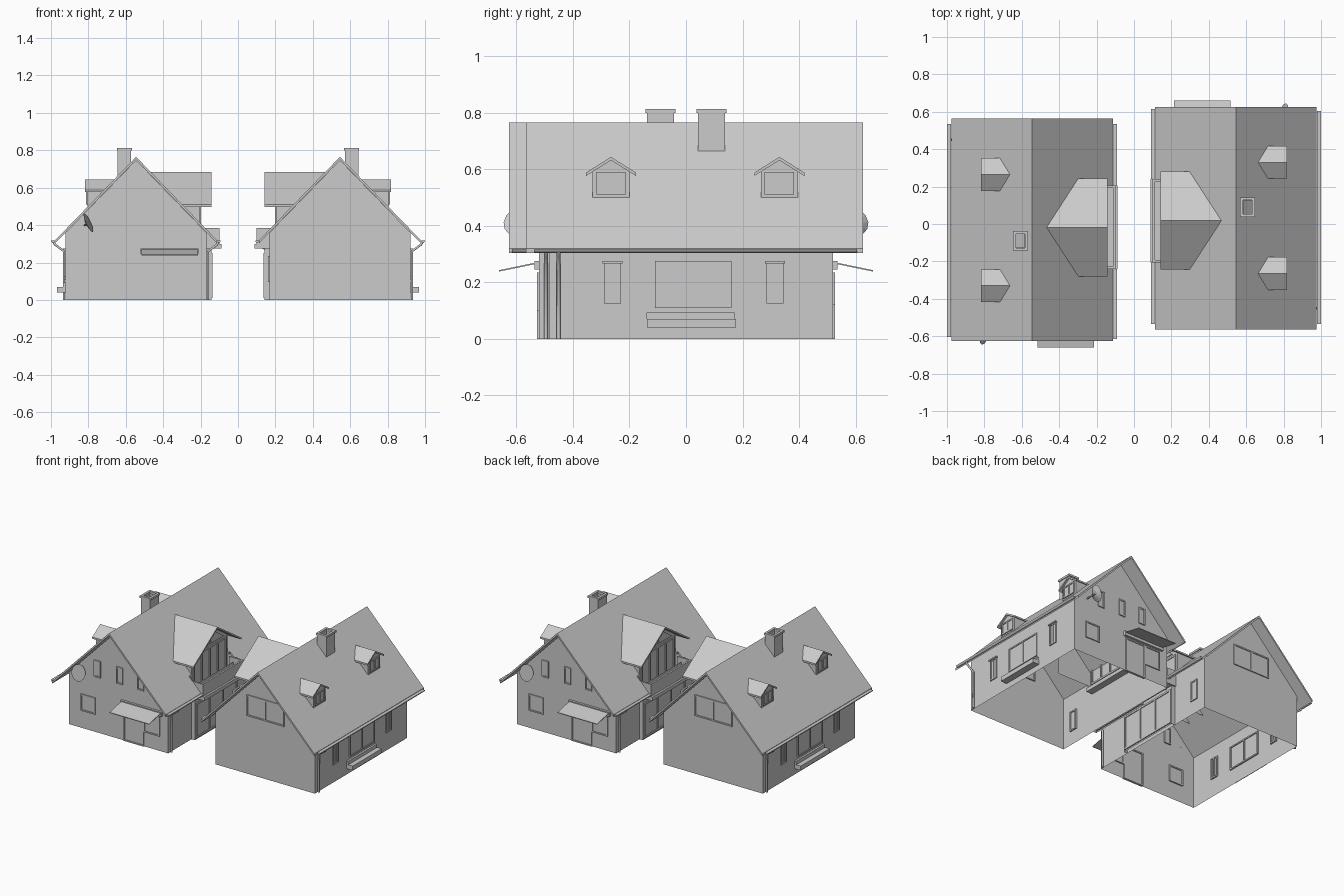
import bpy, bmesh, math
from mathutils import Vector

cube = bpy.data.objects.get("Cube")
if cube:
    bpy.data.objects.remove(cube)

grey = bpy.data.materials.new("plain_grey")
grey.use_nodes = True
colour = (0.6, 0.6, 0.6, 1)
grey.diffuse_color = colour
grey.node_tree.nodes["Principled BSDF"].inputs["Base Color"].default_value = colour

parts = []


def finish(name, bm):
    bmesh.ops.recalc_face_normals(bm, faces=bm.faces)
    me = bpy.data.meshes.new(name)
    bm.to_mesh(me)
    bm.free()
    me.materials.append(grey)
    ob = bpy.data.objects.new(name, me)
    bpy.context.collection.objects.link(ob)
    parts.append(ob)
    return ob


def extrude(name, pts, offset, drop=None):
    """Solid from a polygon pushed along offset; drop(normal) removes faces."""
    bm = bmesh.new()
    face = bm.faces.new([bm.verts.new(p) for p in pts])
    new = bmesh.ops.extrude_face_region(bm, geom=[face], use_keep_orig=True)["geom"]
    bmesh.ops.translate(bm, vec=offset, verts=[g for g in new if isinstance(g, bmesh.types.BMVert)])
    bmesh.ops.recalc_face_normals(bm, faces=bm.faces)
    if drop:
        bad = [f for f in bm.faces if drop(f.normal)]
        bmesh.ops.delete(bm, geom=bad, context="FACES")
    return finish(name, bm)


def slab(name, pts, t=0.016):
    return extrude(name, pts, Vector((0, 0, -t)))


def box(name, x0, x1, y0, y1, z0, z1):
    return extrude(name, [(x0, y0, z0), (x1, y0, z0), (x1, y1, z0), (x0, y1, z0)], Vector((0, 0, z1 - z0)))


def window(name, axis, pos, side, u0, u1, z0, z1, panes=1, bar=0.009):
    """Glass plate with frame and mullions on a wall facing along axis."""
    def piece(n, a0, a1, b0, b1, depth, out):
        p, q = pos - side * depth, pos + side * out
        if axis == "x":
            box(n, p, q, a0, a1, b0, b1)
        else:
            box(n, a0, a1, p, q, b0, b1)
    piece(name + "_glass", u0, u1, z0, z1, 0.003, 0.002)
    for z in (z0, z1 - bar):
        piece(name + "_rail", u0, u1, z, z + bar, 0.009, 0.007)
    for i in range(panes + 1):
        u = u0 + (u1 - u0 - bar) * i / panes
        piece(name + "_stile", u, u + bar, z0 + bar, z1 - bar, 0.009, 0.007)


def tube(name, pts, r):
    cu = bpy.data.curves.new(name, "CURVE")
    cu.dimensions = "3D"
    cu.bevel_depth = r
    cu.bevel_resolution = 1
    cu.use_fill_caps = True
    sp = cu.splines.new("POLY")
    sp.points.add(len(pts) - 1)
    for p, co in zip(sp.points, pts):
        p.co = (*co, 1)
    cu.materials.append(grey)
    ob = bpy.data.objects.new(name, cu)
    bpy.context.collection.objects.link(ob)
    parts.append(ob)


# Main dimensions of one house
RX, RZ, EZ = -0.545, 0.765, 0.32
XL, XR = -0.977, -0.113
WL, WR, WF, WB = -0.922, -0.168, -0.52, 0.482
Y0, Y1 = -0.625, 0.565
PITCH = (RZ - EZ) / (XR - RX)
NOTCH = -0.205
BAY = -0.143
BY0, BY1 = -0.24, 0.205


def roof_z(x):
    return RZ - PITCH * abs(x - RX)


# Walls: open shell under the roof
outline = [(WL, 0), (WR, 0), (WR, roof_z(WR) - 0.018), (RX, RZ - 0.018), (WL, roof_z(WL) - 0.018)]
extrude("walls", [(x, WF, z) for x, z in outline], Vector((0, WB - WF, 0)), lambda n: abs(n.z) > 0.3)

# Main roof, with a notch for the balcony on the inner slope
slab("outer_roof", [(RX, Y0, RZ), (RX, Y1, RZ), (XL, Y1, EZ), (XL, Y0, EZ)])
nz = roof_z(NOTCH)
slab("inner_roof", [(RX, Y0, RZ), (XR, Y0, EZ), (XR, BY0, EZ), (NOTCH, BY0, nz),
                    (NOTCH, BY1, nz), (XR, BY1, EZ), (XR, Y1, EZ), (RX, Y1, RZ)])


# Half-round gutters
def gutter(cx, y0, y1):
    arc = [math.pi + math.pi * i / 6 for i in range(7)]
    pts = [(cx + 0.011 * math.cos(a), y0, EZ - 0.002 + 0.012 * math.sin(a)) for a in arc]
    extrude("gutter", pts, Vector((0, y1 - y0, 0)))


gutter(XL - 0.012, -0.605, 0.535)
gutter(XR + 0.01, -0.615, BY0)
gutter(XR + 0.01, BY1, 0.535)

# Downpipes
tube("outer_downpipe", [(XL - 0.01, 0.45, 0.31), (XL, 0.45, 0.295), (WL - 0.008, 0.45, 0.26), (WL - 0.008, 0.45, 0)], 0.007)
tube("inner_downpipe", [(XR + 0.008, -0.495, 0.31), (XR, -0.495, 0.295), (WR + 0.008, -0.495, 0.26), (WR + 0.008, -0.495, 0)], 0.007)


# Gabled dormers: d is the outward direction along x
def dormer(name, d, cy, front, wall, apex, eave, half, body, base):
    def back(z):
        return RX + d * (RZ - z) / PITCH
    for s in (-1, 1):
        slab(name + "_roof", [(back(apex), cy, apex), (front, cy, apex),
                              (front, cy + s * half, eave), (back(eave), cy + s * half, eave)], 0.012)
    shoulder = apex - (apex - eave) * body / half - 0.008
    pts = [(-body, base), (body, base), (body, shoulder), (0, apex - 0.008), (-body, shoulder)]
    extrude(name + "_walls", [(wall, cy + y, z) for y, z in pts], Vector((back(apex) - wall, 0, 0)),
            lambda n: n.z < -0.5 or n.x * d < -0.5)
    return shoulder


for cy in (0.265, -0.33):
    top = dormer("small_dormer", -1, cy, -0.817, -0.805, 0.643, 0.588, 0.088, 0.065, 0.5)
    window("small_dormer_window", "x", -0.805, -1, cy - 0.052, cy + 0.052, 0.51, top - 0.004, 2)

CY = -0.018
top = dormer("large_dormer", 1, CY, -0.143, NOTCH, 0.685, 0.51, 0.262, 0.195, 0.3)
window("balcony_doors", "x", NOTCH, 1, CY - 0.18, CY + 0.18, 0.305, top - 0.01, 4, 0.012)
for s in (-1, 1):
    y0, y1 = CY + s * 0.01, CY + s * 0.15
    extrude("gable_glass", [(NOTCH, y0, top + 0.005), (NOTCH, y1, top + 0.005), (NOTCH, y0, 0.65)],
            Vector((0.006, 0, 0)))

# Balcony
box("balcony_floor", NOTCH - 0.01, -0.087, BY0, BY1, 0.275, 0.3)
box("balcony_parapet", -0.112, -0.1, BY0, BY1, 0.3, 0.385)
for y in (BY0, BY1 - 0.012):
    box("balcony_side", NOTCH, -0.112, y, y + 0.012, 0.3, 0.385)

# Chimney: open tube with a cap rim
cx, cy, cw, cd = -0.608, -0.09, 0.035, 0.048
for n, t, g, z0, z1 in (("chimney", 0.012, 0, 0.66, 0.798), ("chimney_cap", 0.016, 0.005, 0.798, 0.812)):
    w, d = cw + g, cd + g
    for s in (-1, 1):
        box(n, cx + s * w, cx + s * (w - t), cy - d, cy + d, z0, z1)
        box(n, cx - w + t, cx + w - t, cy + s * d, cy + s * (d - t), z0, z1)

# Outer long side: wide window, two shuttered slits, planter
window("wide_window", "x", WL, -1, -0.16, 0.11, 0.11, 0.275, 2)
for y in (0.26, -0.315):
    window("slit_window", "x", WL, -1, y - 0.03, y + 0.03, 0.125, 0.27, 2)
    box("slit_lintel", WL - 0.014, WL, y - 0.035, y + 0.035, 0.267, 0.276)
box("planter", WL - 0.047, WL, -0.177, 0.137, 0.04, 0.07)
box("planter_back", WL - 0.013, WL, -0.172, 0.14, 0.07, 0.094)

# Inner long side: garden door bay under the balcony and a narrow window
extrude("bay", [(WR, -0.265, 0), (BAY, -0.265, 0), (BAY, 0.195, 0), (WR, 0.195, 0)],
        Vector((0, 0, 0.276)), lambda n: abs(n.z) > 0.5 or n.x < -0.5)
window("garden_doors", "x", BAY, 1, -0.26, 0.19, 0.01, 0.25, 3, 0.012)
window("inner_window", "x", WR, 1, 0.355, 0.415, 0.095, 0.235)

# Entrance gable: door, awning, windows
window("door", "y", WF, -1, -0.505, -0.35, 0, 0.235)
window("door_sidelight", "y", WF, -1, -0.35, -0.23, 0.1, 0.235)
box("awning_case", -0.52, -0.21, -0.535, WF, 0.245, 0.276)
slab("awning", [(-0.515, WF, 0.272), (-0.215, WF, 0.272), (-0.215, -0.66, 0.243), (-0.515, -0.66, 0.243)], 0.005)
window("kitchen_window", "y", WF, -1, -0.83, -0.72, 0.12, 0.235)
for x in (-0.705, -0.535, -0.375):
    window("attic_slit", "y", WF, -1, x - 0.025, x + 0.025, 0.38, 0.495)

# Rear gable window
window("attic_window", "y", WB, 1, -0.69, -0.405, 0.4, 0.545, 2)

# Satellite dish and its arm
bm = bmesh.new()
bmesh.ops.create_cone(bm, cap_ends=True, segments=12, radius1=0.02, radius2=0.055, depth=0.012)
turn = Vector((0.85, -0.22, 0.4)).to_track_quat("Z", "Y").to_matrix()
bmesh.ops.rotate(bm, matrix=turn, verts=bm.verts)
bmesh.ops.translate(bm, vec=(-0.805, -0.59, 0.41), verts=bm.verts)
finish("dish", bm)
tube("dish_arm", [(-0.82, WF, 0.4), (-0.81, -0.59, 0.405)], 0.005)

# Second house: the first turned half way round
for ob in list(parts):
    twin = bpy.data.objects.new("second_" + ob.name, ob.data)
    twin.rotation_euler.z = math.pi
    bpy.context.collection.objects.link(twin)
